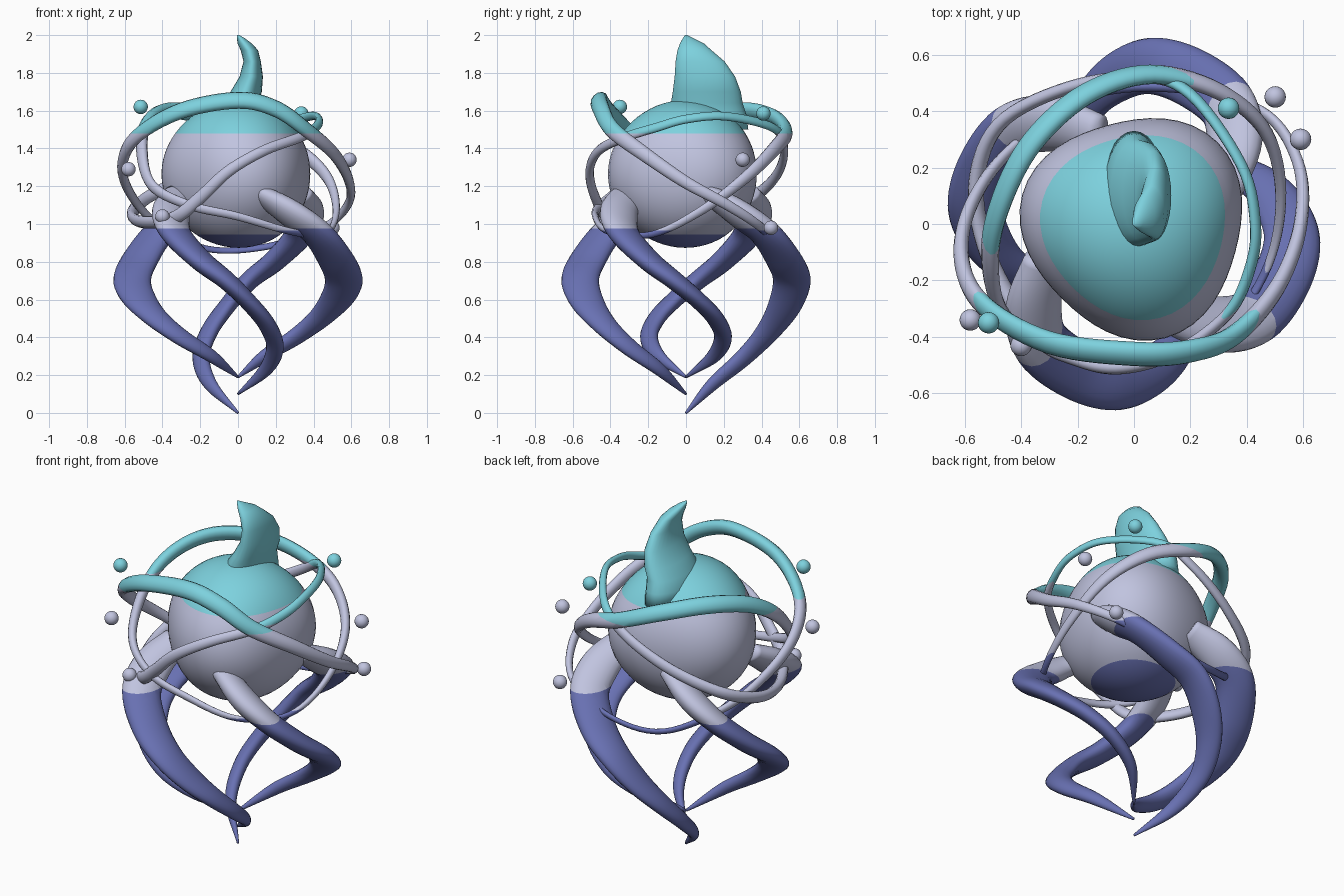
import bpy, bmesh, math
from mathutils import Vector, Matrix

if "Cube" in bpy.data.objects:
    bpy.data.objects.remove(bpy.data.objects["Cube"])


def material(name, rgb):
    m = bpy.data.materials.new(name)
    m.use_nodes = True
    m.diffuse_color = (*rgb, 1)
    m.node_tree.nodes["Principled BSDF"].inputs["Base Color"].default_value = (*rgb, 1)
    return m


MATS = [material("violet", (0.14, 0.165, 0.45)),
        material("pale_lavender", (0.53, 0.55, 0.74)),
        material("turquoise", (0.205, 0.64, 0.73))]
TEAL_Z = 1.48


def finish(name, bm, low):
    """Split the mesh at the two colour heights and colour it by height."""
    for z in (low, TEAL_Z):
        bmesh.ops.bisect_plane(bm, geom=bm.verts[:] + bm.edges[:] + bm.faces[:],
                               plane_co=(0, 0, z), plane_no=(0, 0, 1))
    bmesh.ops.recalc_face_normals(bm, faces=bm.faces)
    for f in bm.faces:
        z = f.calc_center_median().z
        f.material_index = (z > low) + (z > TEAL_Z)
        f.smooth = True
    mesh = bpy.data.meshes.new(name)
    bm.to_mesh(mesh)
    bm.free()
    for m in MATS:
        mesh.materials.append(m)
    ob = bpy.data.objects.new(name, mesh)
    bpy.context.collection.objects.link(ob)


def loft(name, sections, low=0.965, closed=False, sides=20):
    """Skin through elliptical sections given as (centre, half axis, half axis)."""
    bm = bmesh.new()
    rings = []
    for c, a, b in sections:
        angles = [2 * math.pi * i / sides for i in range(sides)]
        rings.append([bm.verts.new(c + a * math.cos(t) + b * math.sin(t)) for t in angles])
    pairs = list(zip(rings, rings[1:]))
    if closed:
        pairs.append((rings[-1], rings[0]))
    else:
        bm.faces.new(rings[0])
        bm.faces.new(rings[-1])
    for r, s in pairs:
        for i in range(sides):
            j = (i + 1) % sides
            bm.faces.new((r[i], r[j], s[j], s[i]))
    finish(name, bm, low)


def smooth_rows(rows, closed=False, steps=7):
    """Catmull-Rom interpolation of rows of numbers."""
    rows = [Vector(r) for r in rows]
    if closed:
        pts = [rows[-1]] + rows + rows[:2]
    else:
        pts = [rows[0] * 2 - rows[1]] + rows + [rows[-1] * 2 - rows[-2]]
    out = []
    for p, q, r, s in zip(pts, pts[1:], pts[2:], pts[3:]):
        for k in range(steps):
            t = k / steps
            out.append((q * 2 + (r - p) * t + (p * 2 - q * 5 + r * 4 - s) * t ** 2
                        + (q * 3 - p - r * 3 + s) * t ** 3) * 0.5)
    return out if closed else out + [rows[-1]]


def ball(name, pos, radius, low=0.9, u=20, v=12, lobes=0.0):
    """Sphere, with three soft vertical lobes if wanted."""
    bm = bmesh.new()
    bmesh.ops.create_uvsphere(bm, u_segments=u, v_segments=v, radius=radius)
    for vert in bm.verts:
        around = math.atan2(vert.co.y, vert.co.x) - math.pi / 4
        flat = vert.co.xy.length_squared / radius ** 2
        k = 1 + lobes * math.cos(3 * around) * flat
        vert.co = Vector((vert.co.x * k, vert.co.y * k, vert.co.z)) + Vector(pos)
    finish(name, bm, low)


# Body, round with three soft lobes
ball("body", (0.004, -0.004, 1.265), 0.391, low=0.945, u=48, v=32, lobes=0.06)

# Fin-shaped crest: height, centre x, centre y, half width, half depth
CREST = [(1.5, 0.0, 0.13, 0.11, 0.2), (1.58, 0.0, 0.12, 0.105, 0.2),
         (1.64, 0.012, 0.11, 0.095, 0.19), (1.7, 0.043, 0.11, 0.083, 0.18),
         (1.78, 0.07, 0.1, 0.062, 0.16), (1.86, 0.075, 0.075, 0.046, 0.13),
         (1.92, 0.06, 0.045, 0.046, 0.09), (1.955, 0.036, 0.032, 0.038, 0.064),
         (1.985, 0.014, 0.01, 0.02, 0.026), (2.0, 0.0, 0.0, 0.006, 0.006)]
loft("crest", [(Vector((x, y, z)), Vector((w, 0, 0)), Vector((0, d, 0)))
               for z, x, y, w, d in CREST], sides=28)

# Curling arms: x, y, z, half width across the radius, half thickness
ARM = [(0.12, -0.31, 1.155, 0.08, 0.05), (0.28, -0.355, 1.055, 0.105, 0.065),
       (0.42, -0.33, 0.95, 0.105, 0.06), (0.52, -0.2, 0.81, 0.105, 0.055),
       (0.56, -0.06, 0.7, 0.1, 0.05), (0.52, 0.06, 0.6, 0.09, 0.045),
       (0.43, 0.155, 0.5, 0.07, 0.042), (0.3, 0.195, 0.4, 0.053, 0.037),
       (0.14, 0.145, 0.3, 0.037, 0.029), (0.0, 0.0, 0.19, 0.007, 0.006)]


def arm(name, quarter_turns, tip_z):
    turn = Matrix.Rotation(quarter_turns * math.pi / 2, 3, 'Z')
    bend = 0.7
    k = (bend - tip_z) / (bend - ARM[-1][2])
    rows = smooth_rows([(x, y, z if z > bend else bend - (bend - z) * k, w, d)
                        for x, y, z, w, d in ARM])
    pts = [Vector(r[:3]) for r in rows]
    sections = []
    for i, (p, r) in enumerate(zip(pts, rows)):
        t = (pts[min(i + 1, len(pts) - 1)] - pts[max(i - 1, 0)]).normalized()
        flat = Vector((p.x, p.y, 0))
        if flat.length > 0.02:
            radial = flat.normalized()
        a = (radial - t * radial.dot(t)).normalized()
        b = t.cross(a)
        sections.append((turn @ p, turn @ a * r[3], turn @ b * r[4]))
    loft(name, sections, low=0.975)


for name, turns, tip in (("left_arm", 0, 0.19), ("back_arm", 1, 0.0),
                         ("right_arm", 2, 0.19), ("front_arm", 3, 0.1)):
    arm(name, turns, tip)


# Wavy flattened hoops around the body, their width changing with height
def hoop(name, path, top, bottom, flatness=0.75):
    pts = smooth_rows(path, closed=True)
    zs = [p.z for p in pts]
    middle = sum(pts, Vector((0, 0, 0))) / len(pts)
    sections = []
    for i, p in enumerate(pts):
        t = (pts[(i + 1) % len(pts)] - pts[i - 1]).normalized()
        out = p - middle
        a = (out - t * out.dot(t)).normalized()
        r = bottom + (top - bottom) * (p.z - min(zs)) / (max(zs) - min(zs))
        sections.append((p, a * r * flatness, t.cross(a) * r))
    loft(name, sections, closed=True, sides=12)


hoop("front_hoop", [(0, -.46, 1.655), (.2, -.45, 1.61), (.36, -.39, 1.5), (.51, -.22, 1.37),
                    (.59, 0, 1.22), (.58, .22, 1.1), (.45, .4, .98), (.15, .48, .88),
                    (-.17, .45, .87), (-.44, .26, 1.01), (-.58, .06, 1.18),
                    (-.61, -.13, 1.33), (-.53, -.29, 1.47), (-.3, -.42, 1.6)], 0.05, 0.018)
hoop("back_hoop", [(0, -.48, 1.04), (.28, -.41, .96), (.46, -.18, .945), (.52, .08, 1.07),
                   (.47, .32, 1.25), (.3, .47, 1.4), (.06, .53, 1.49), (-.17, .46, 1.57),
                   (-.36, .29, 1.6), (-.47, .08, 1.55), (-.51, -.12, 1.42),
                   (-.46, -.32, 1.21), (-.26, -.45, 1.1)], 0.048, 0.018)
hoop("side_hoop", [(.2, .46, 1.51), (.38, .21, 1.57), (.43, 0, 1.555), (.41, -.16, 1.51),
                   (.33, -.32, 1.46), (.14, -.46, 1.39), (-.05, -.51, 1.28),
                   (-.2, -.48, 1.14), (-.34, -.4, 1.03), (-.5, -.15, 1.01),
                   (-.56, .12, 1.05), (-.48, .35, 1.14), (-.24, .48, 1.26),
                   (.02, .52, 1.4)], 0.024, 0.036)

# Floating beads
BEADS = [(-0.515, -0.35, 1.62), (0.335, 0.41, 1.585), (-0.58, -0.34, 1.29),
         (0.59, 0.3, 1.34), (-0.4, -0.43, 1.04), (0.5, 0.45, 0.98)]
for i, pos in enumerate(BEADS):
    ball(f"bead_{i + 1}", pos, 0.038)
